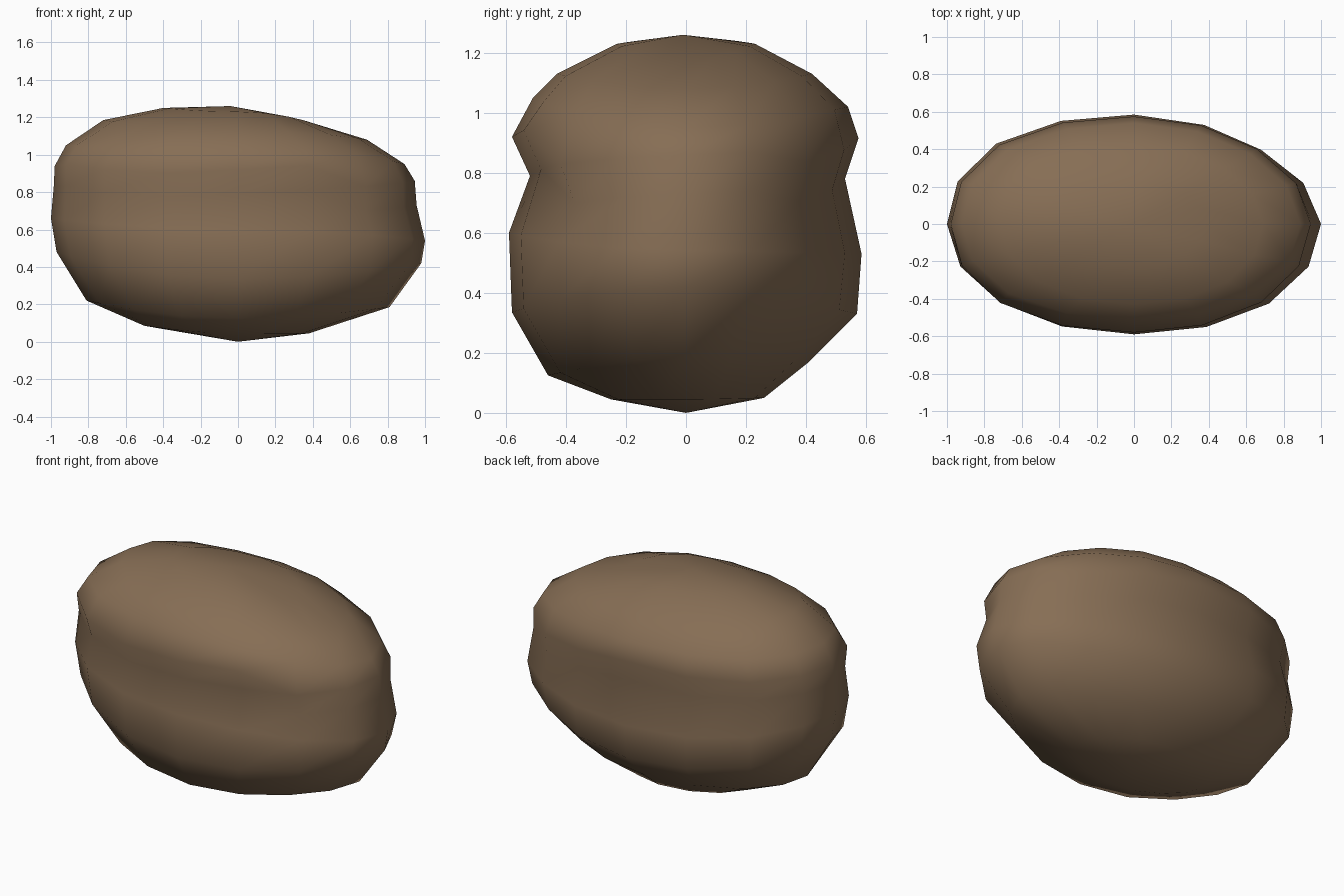
import bpy, bmesh
from math import cos, sin, pi

if "Cube" in bpy.data.objects:
    bpy.data.objects.remove(bpy.data.objects["Cube"])

SEG = 16
# Each ring: (radius, height) towards +x, -x, +y, -y, from the base upwards
RINGS = [
    ((.38, .045), (.50, .085), (.26, .05), (.25, .045)),
    ((.81, .185), (.81, .22), (.41, .17), (.46, .125)),
    ((.98, .42), (.97, .48), (.57, .33), (.58, .335)),
    ((1.0, .54), (1.0, .66), (.585, .53), (.59, .60)),
    ((.955, .73), (.985, .83), (.53, .78), (.52, .79)),   # groove
    ((.945, .86), (.98, .94), (.575, .915), (.58, .92)),  # lip of the cap
    ((.89, .95), (.92, 1.05), (.54, 1.02), (.51, 1.05)),
    ((.69, 1.08), (.72, 1.185), (.42, 1.13), (.43, 1.13)),
    ((.38, 1.175), (.40, 1.25), (.23, 1.23), (.23, 1.23)),
]
# Swelling of the four diagonals per ring: (+x+y, -x+y, -x-y, +x-y)
SWELL = [
    (-.09, .02, -.03, -.04), (-.10, .03, -.02, -.03), (-.06, .05, .0, .02),
    (-.04, .04, .01, .02), (-.01, .03, .025, .01), (-.015, .04, .03, .02),
    (-.015, .04, .03, .02), (-.01, .04, .01, .02), (.0, .02, .0, .02),
]
# Small height shifts of groove and lip, making the seam wander
WAVE = {2: -.05, 3: -.03, 4: .0, 5: -.01, 6: -.01, 9: .01, 10: -.01,
        11: -.02, 13: .03, 14: -.06, 15: -.02}

bm = bmesh.new()
rows = []
for i, (px, nx, py, ny) in enumerate(RINGS):
    row = []
    for k in range(SEG):
        a = 2 * pi * k / SEG
        c, s = cos(a), sin(a)
        rx, zx = px if c >= 0 else nx
        ry, zy = py if s >= 0 else ny
        swell = 1 + SWELL[i][k // 4] * sin(2 * a) ** 2
        z = zx * c * c + zy * s * s
        if i in (4, 5):
            z += WAVE.get(k, 0)
        row.append(bm.verts.new((rx * c * swell, ry * s * swell, z)))
    rows.append(row)

# Skin between rings, closed by a pole at each end
for lo, hi in zip(rows, rows[1:]):
    for k in range(SEG):
        n = (k + 1) % SEG
        bm.faces.new((lo[k], lo[n], hi[n], hi[k]))
base = bm.verts.new((0, 0, 0))
peak = bm.verts.new((-.04, -.01, 1.26))
for k in range(SEG):
    n = (k + 1) % SEG
    bm.faces.new((base, rows[0][n], rows[0][k]))
    bm.faces.new((peak, rows[-1][k], rows[-1][n]))
for f in bm.faces:
    f.smooth = True

mesh = bpy.data.meshes.new("boulder")
bm.to_mesh(mesh)
bm.free()
boulder = bpy.data.objects.new("boulder", mesh)
bpy.context.collection.objects.link(boulder)

# Brown stone colour
mat = bpy.data.materials.new("brown_stone")
mat.diffuse_color = (.24, .155, .09, 1)
mat.use_nodes = True
mat.node_tree.nodes["Principled BSDF"].inputs["Base Color"].default_value = mat.diffuse_color
mesh.materials.append(mat)
